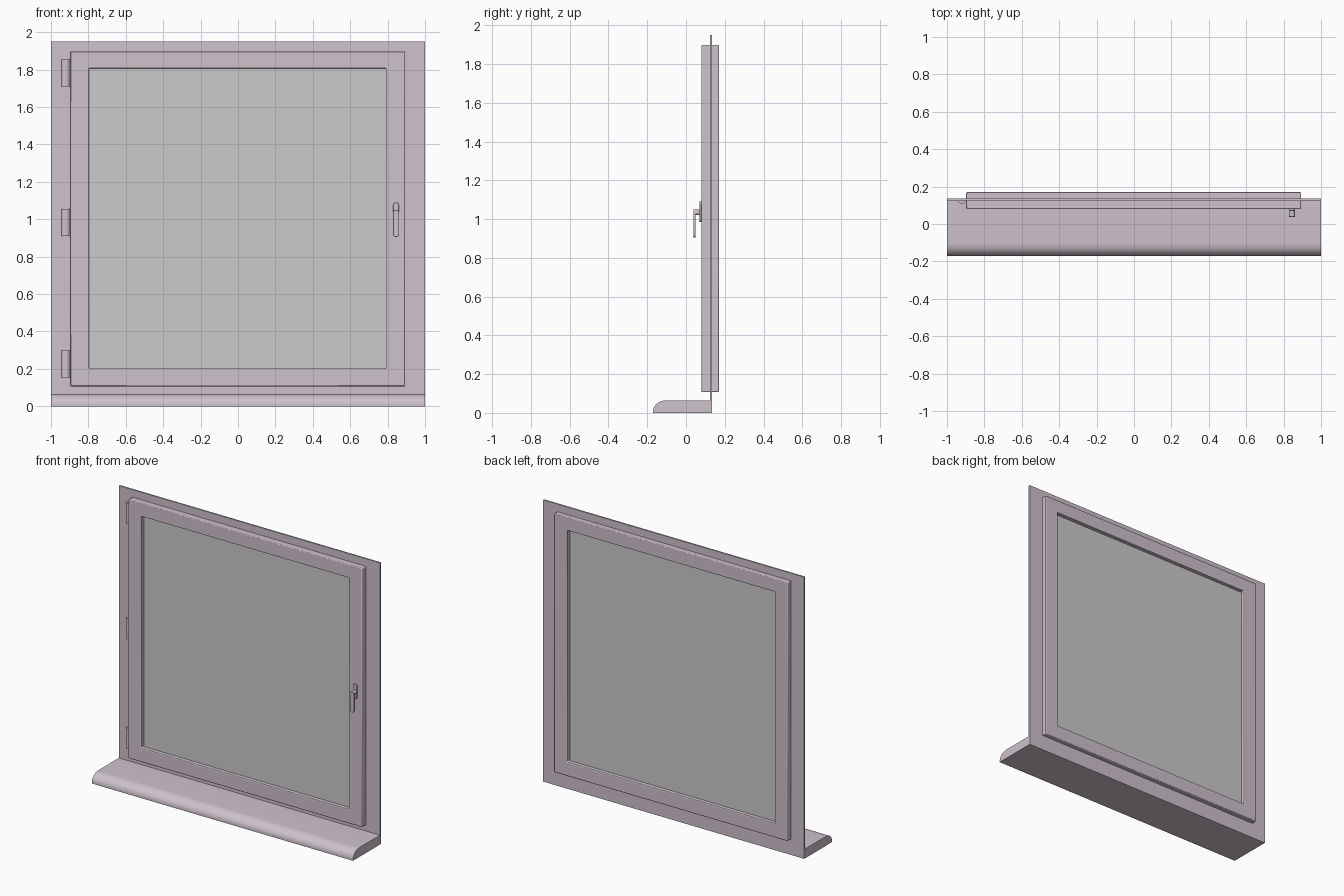
import bpy, bmesh, math

if "Cube" in bpy.data.objects:
    bpy.data.objects.remove(bpy.data.objects["Cube"])

paint = bpy.data.materials.new("frame_paint")
paint.diffuse_color = (0.62, 0.54, 0.60, 1)
paint.use_nodes = True
paint.node_tree.nodes["Principled BSDF"].inputs["Base Color"].default_value = paint.diffuse_color


def finish(name, bm, mat=paint, bevel=0.0):
    bmesh.ops.recalc_face_normals(bm, faces=bm.faces)
    me = bpy.data.meshes.new(name)
    bm.to_mesh(me)
    bm.free()
    ob = bpy.data.objects.new(name, me)
    bpy.context.collection.objects.link(ob)
    if mat:
        me.materials.append(mat)
    if bevel:
        m = ob.modifiers.new("soft_edges", 'BEVEL')
        m.width, m.segments, m.limit_method = bevel, 2, 'ANGLE'
    bpy.ops.object.select_all(action='DESELECT')
    bpy.context.view_layer.objects.active = ob
    ob.select_set(True)
    bpy.ops.object.shade_smooth_by_angle(angle=math.radians(40))
    return ob


def prism(name, points, place, a, b, mat=paint, bevel=0.0):
    """Extrude a 2D outline between a and b; place maps (u, v, depth) to xyz."""
    bm = bmesh.new()
    ends = [[bm.verts.new(place(u, v, d)) for u, v in points] for d in (a, b)]
    n = len(points)
    bm.faces.new(ends[0])
    bm.faces.new(ends[1])
    for i in range(n):
        j = (i + 1) % n
        bm.faces.new((ends[0][i], ends[0][j], ends[1][j], ends[1][i]))
    return finish(name, bm, mat, bevel)


def ring(name, outer, inner, y0, y1, bevel=0.0):
    """Rectangular frame; outer and inner are (x0, x1, z0, z1)."""
    bm = bmesh.new()
    loops = []
    for (x0, x1, z0, z1), y in ((outer, y0), (outer, y1), (inner, y1), (inner, y0)):
        loops.append([bm.verts.new((x, y, z)) for x, z in
                      ((x0, z0), (x1, z0), (x1, z1), (x0, z1))])
    for k in range(4):
        p, q = loops[k], loops[(k + 1) % 4]
        for i in range(4):
            j = (i + 1) % 4
            bm.faces.new((p[i], p[j], q[j], q[i]))
    return finish(name, bm, paint, bevel)


def along_x(u, v, d): return (d, u, v)
def along_y(u, v, d): return (u, d, v)
def along_z(u, v, d): return (u, v, d)


def rect(x0, x1, z0, z1):
    return [(x0, z0), (x1, z0), (x1, z1), (x0, z1)]


def pill(cx, z0, z1, r, n=10):
    pts = []
    for cz, start in ((z1 - r, 0), (z0 + r, math.pi)):
        for i in range(n + 1):
            t = start + math.pi * i / n
            pts.append((cx + r * math.cos(t), cz + r * math.sin(t)))
    return pts


SASH = (-0.897, 0.893, 0.107, 1.898)
OPENING = (-0.797, 0.791, 0.203, 1.807)

# Thin outer frame, deep sash and glass
ring("outer_frame", (-1, 1, 0, 1.95), SASH, 0.124, 0.135)
ring("sash", SASH, OPENING, 0.08, 0.17, bevel=0.005)
prism("glass", rect(*OPENING), along_y, 0.11, 0.14, mat=None)

# Sill with a rounded front nose
nose = [(-0.10 - 0.07 * math.cos(t), 0.008 + 0.057 * math.sin(t))
        for t in (math.pi / 2 * i / 12 for i in range(13))]
prism("sill", [(-0.17, 0)] + nose + [(0.13, 0.065), (0.13, 0)], along_x, -1, 1)

# Three half-round hinges on the left
for i, z in enumerate((0.225, 0.982, 1.782)):
    half = [(-0.9215 - 0.0225 * math.cos(t), 0.126 - 0.0165 * math.sin(t))
            for t in (math.pi * k / 12 for k in range(13))]
    prism(f"hinge_{i + 1}", half, along_z, z - 0.072, z + 0.072)

# Handle: back plate, shank and lever
prism("handle_plate", pill(0.845, 0.985, 1.09, 0.015), along_y, 0.07, 0.082, bevel=0.002)
prism("handle_shank", pill(0.845, 1.02, 1.05, 0.0149), along_y, 0.045, 0.075)
prism("handle_lever", pill(0.845, 0.905, 1.05, 0.016), along_y, 0.038, 0.05, bevel=0.002)
